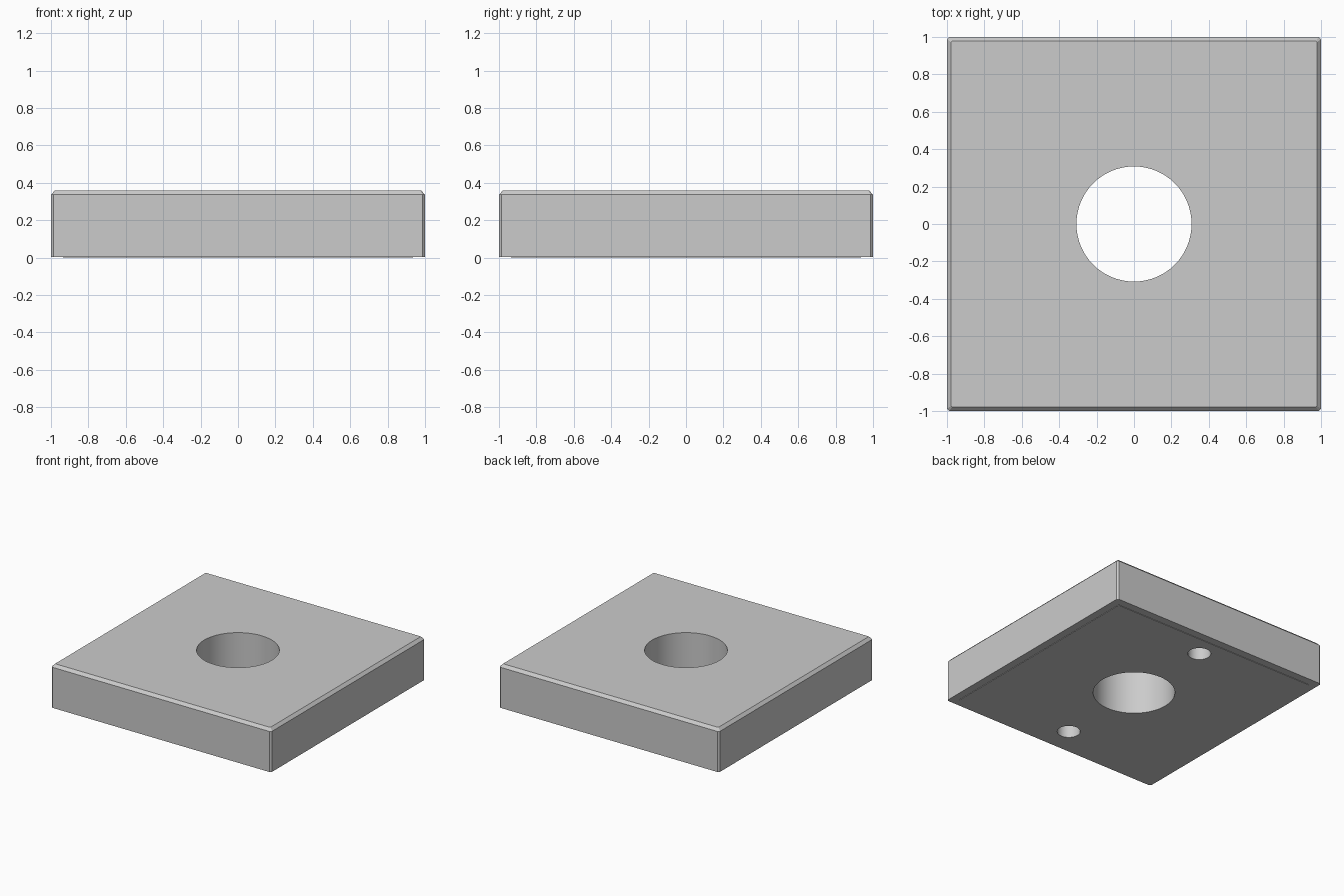
import bpy, bmesh, math

if "Cube" in bpy.data.objects:
    bpy.data.objects.remove(bpy.data.objects["Cube"])


def outline(bm, half, cut, z):
    """Square ring of vertices with clipped corners."""
    verts = []
    for i in range(4):
        a = i * math.pi / 2
        for x, y in ((half, half - cut), (half - cut, half)):
            verts.append(bm.verts.new((x * math.cos(a) - y * math.sin(a),
                                       x * math.sin(a) + y * math.cos(a), z)))
    return verts


# slab: raised underside pad, lip, straight sides, top chamfer
bm = bmesh.new()
levels = [(0.935, 0.004, 0.0), (0.935, 0.004, 0.004), (1.0, 0.013, 0.004),
          (1.0, 0.013, 0.337), (0.978, 0.005, 0.36)]
rings = [outline(bm, *level) for level in levels]
for low, high in zip(rings, rings[1:]):
    for i in range(8):
        j = (i + 1) % 8
        bm.faces.new((low[i], low[j], high[j], high[i]))
bm.faces.new(rings[0][::-1])
bm.faces.new(rings[-1])
bmesh.ops.recalc_face_normals(bm, faces=bm.faces)
mesh = bpy.data.meshes.new("square_base")
bm.to_mesh(mesh)
bm.free()
slab = bpy.data.objects.new("square_base", mesh)
bpy.context.collection.objects.link(slab)


def drill(name, radius, y, top, sides):
    """Cut a round hole up from below to height top."""
    bpy.ops.mesh.primitive_cylinder_add(vertices=sides, radius=radius, depth=top + 0.2,
                                        location=(0, y, (top - 0.2) / 2))
    cutter = bpy.context.object
    cutter.name = name
    cutter.hide_render = True
    mod = slab.modifiers.new(name, 'BOOLEAN')
    mod.operation = 'DIFFERENCE'
    mod.solver = 'EXACT'
    mod.object = cutter
    bpy.context.view_layer.objects.active = slab
    bpy.ops.object.modifier_apply(modifier=name)
    bpy.data.objects.remove(cutter)


# through hole and two blind screw holes in the underside
drill("centre_hole", 0.308, 0, 0.6, 64)
for side in (-1, 1):
    drill("screw_hole", 0.087, 0.765 * side, 0.18, 32)

bpy.ops.object.select_all(action='DESELECT')
slab.select_set(True)
bpy.context.view_layer.objects.active = slab
bpy.ops.object.shade_smooth_by_angle(angle=math.radians(20))
